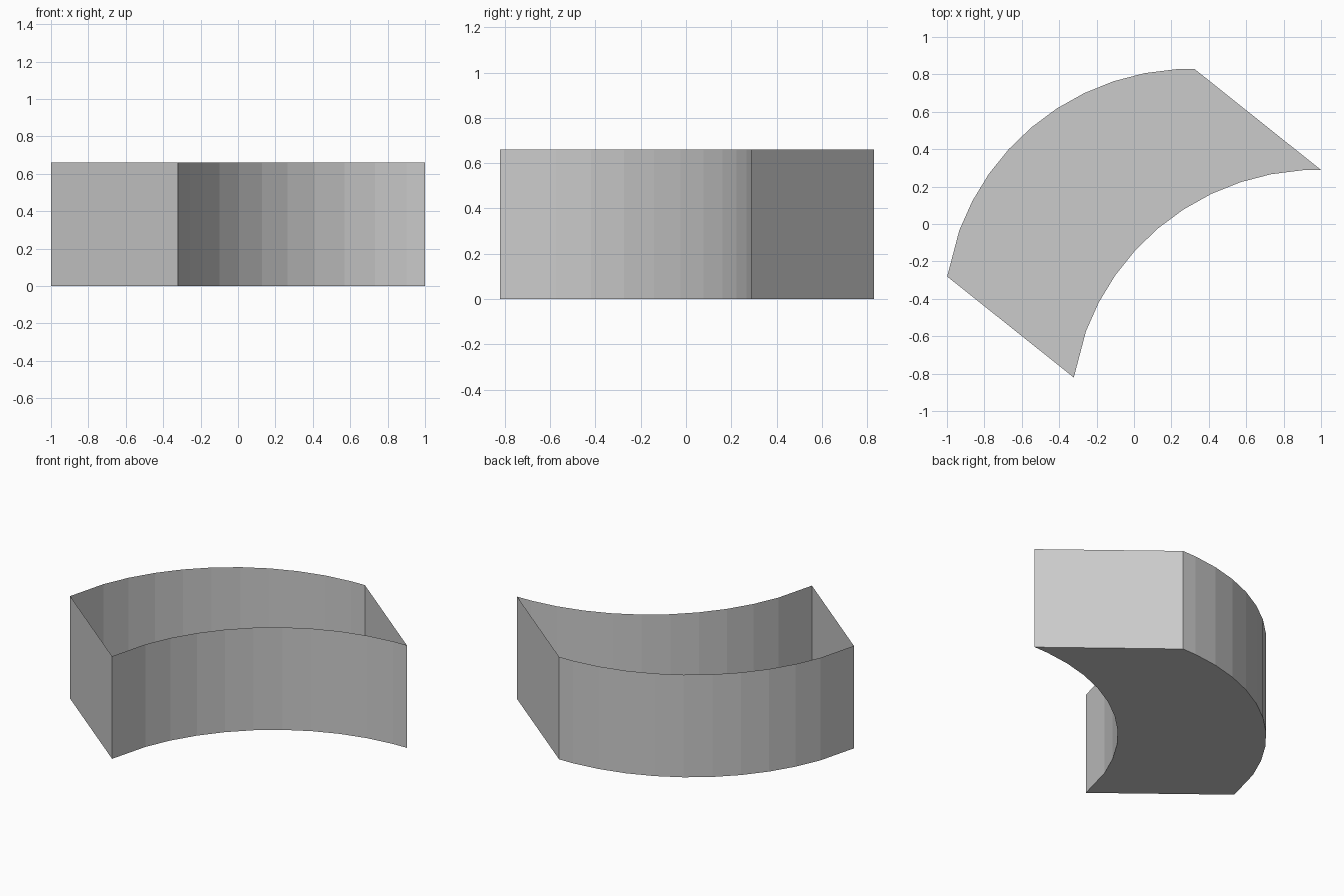
import bpy, bmesh
from math import radians, cos, sin
from mathutils import Vector

cube = bpy.data.objects.get("Cube")
if cube:
    bpy.data.objects.remove(cube, do_unlink=True)

HEIGHT = 0.66
RADIUS = 1.322
CENTRE = Vector((0.306, -0.492, 0))
SHIFT = Vector((0.677, -0.54, 0))     # offset from convex to concave wall

grey = bpy.data.materials.new("light_grey")
grey.use_nodes = True
colour = (0.6, 0.6, 0.6, 1)
grey.diffuse_color = colour
grey.node_tree.nodes["Principled BSDF"].inputs["Base Color"].default_value = colour

# Plan outline: one faceted arc, then the same arc shifted and reversed
angles = [170.8] + [159.7 - 7.35 * i for i in range(10)] + [89.3]
arc = [CENTRE + RADIUS * Vector((cos(radians(a)), sin(radians(a)), 0)) for a in angles]
outline = arc + [p + SHIFT for p in reversed(arc)]

# Floor and thin upright walls, open at the top
bm = bmesh.new()
low = [bm.verts.new(p) for p in outline]
high = [bm.verts.new(p + Vector((0, 0, HEIGHT))) for p in outline]
half = len(arc)
for i in range(half - 1):
    j = 2 * half - 1 - i
    bm.faces.new((low[i], low[i + 1], low[j - 1], low[j]))
for i in range(2 * half):
    k = (i + 1) % (2 * half)
    bm.faces.new((low[k], low[i], high[i], high[k]))
bmesh.ops.recalc_face_normals(bm, faces=bm.faces)

# Make sure the floor faces down, so the walls face outward
bm.faces.ensure_lookup_table()
if bm.faces[0].normal.z > 0:
    bmesh.ops.reverse_faces(bm, faces=bm.faces)

mesh = bpy.data.meshes.new("curved_open_tray")
bm.to_mesh(mesh)
bm.free()
mesh.materials.append(grey)
tray = bpy.data.objects.new("curved_open_tray", mesh)
bpy.context.collection.objects.link(tray)
